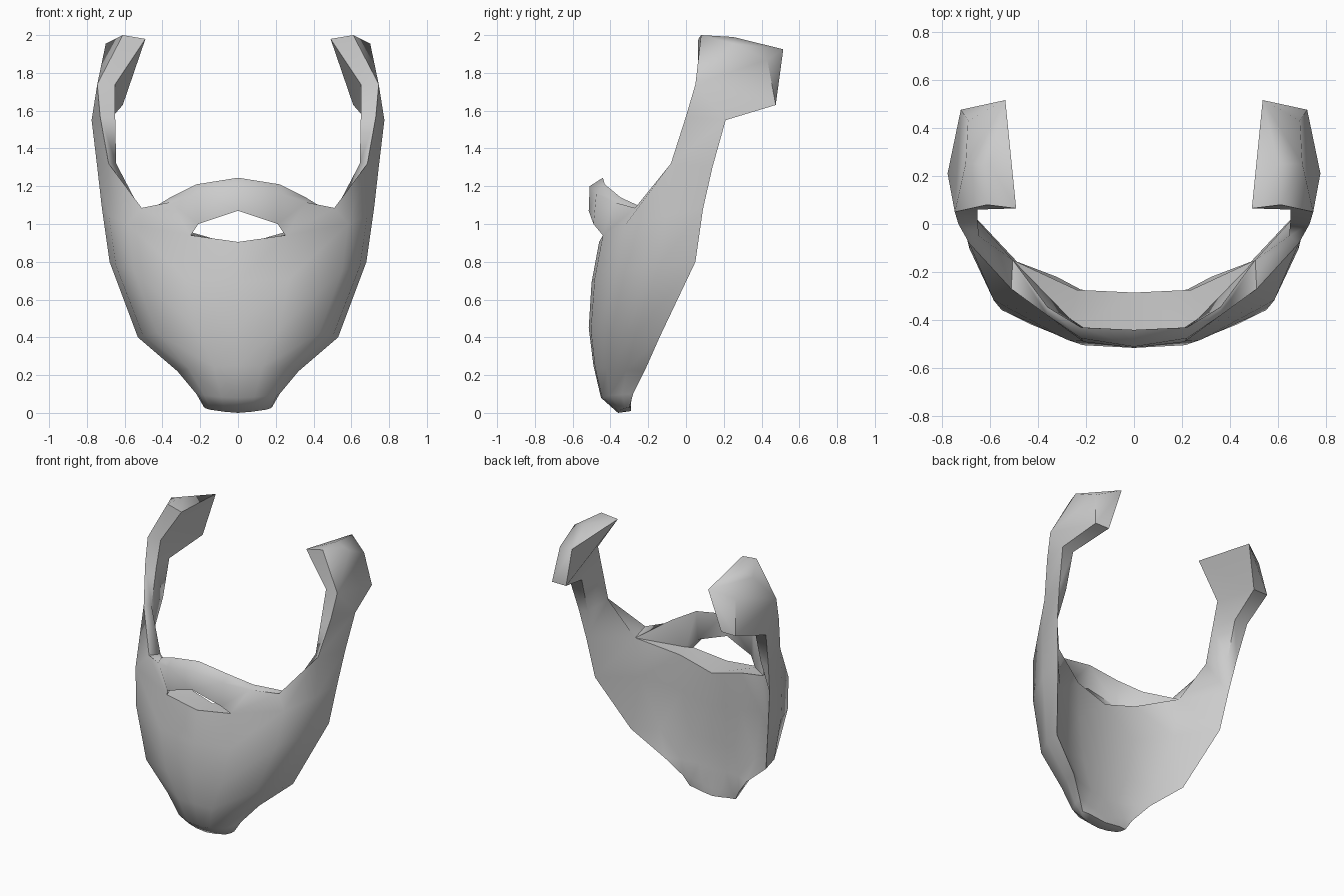
import bpy, bmesh

if "Cube" in bpy.data.objects:
    bpy.data.objects.remove(bpy.data.objects["Cube"])

bm = bmesh.new()


def vert(*co):
    return bm.verts.new(co)


def face(*vs):
    bm.faces.new(vs)


def bridge(a, b, closed=False):
    """Join two equal-length loops with quads."""
    n = len(a)
    for i in range(n if closed else n - 1):
        j = (i + 1) % n
        face(a[i], a[j], b[j], b[i])


def lerp(a, b, t):
    return a + (b - a) * t


# Jaw: each row runs from the centre front, round the jaw edge, to the centre back.
# front y, front z, edge x, edge y, edge z, inner y, inner z
ROWS = [
    (-.36, .00, .18, -.30, .03, -.29, .01),
    (-.45, .08, .22, -.28, .10, -.29, .06),
    (-.49, .25, .32, -.22, .22, -.30, .20),
    (-.515, .45, .53, -.14, .40, -.30, .40),
    (-.50, .69, .68, .05, .80, -.29, .65),
    (-.46, .905, .72, .09, 1.08, -.285, .885),
]
OUTER = [(0, 0, 0), (.40, .03, .2), (.81, .26, .55), (.95, .65, .8), (1, 1, 1)]
INNER = [(.70, .36, .85), (.33, .03, .35), (0, 0, 0)]


def jaw_row(yf, zf, xe, ye, ze, yi, zi):
    out = [vert(xe * u, lerp(yf, ye, v), lerp(zf, ze, t)) for u, v, t in OUTER]
    inn = [vert(xe * u, lerp(yi, ye, v), lerp(zi, ze, t)) for u, v, t in INNER]
    return out + inn


rows = [jaw_row(*r) for r in ROWS]
face(*rows[0])
for low, high in zip(rows, rows[1:]):
    bridge(low, high)
A, B, C, D, E, G, H, I = rows[-1]
B.co = (.25, -.44, .94)                            # mouth corner
M = vert(.27, -.39, .955)
face(A, B, M, H, I)                                # lower lip rim
face(M, G, H)

# Moustache: rings of front low, front top, back top, back low
m0 = [vert(0, -.515, 1.07), vert(0, -.51, 1.2), vert(0, -.44, 1.245), vert(0, -.46, 1.08)]
m1 = [vert(.21, -.49, 1.0), vert(.22, -.475, 1.16), vert(.22, -.43, 1.21), vert(.21, -.43, 1.01)]
m2 = [B, vert(.36, -.38, 1.115), vert(.36, -.345, 1.14), M]
bridge(m0, m1, True)
bridge(m1, m2, True)

# Cheek corner joining moustache, jaw and sideburn
T = vert(.51, -.27, 1.085)
face(B, C, T, m2[1])
face(m2[1], T, G, m2[2])
face(m2[2], G, M)

# Sideburn: rings of outer front, outer back, inner back, inner front
SIDEBURN = [
    [(.685, -.08, 1.32), (.745, .14, 1.30), (.68, .13, 1.30), (.645, -.05, 1.32)],
    [(.73, .00, 1.57), (.775, .21, 1.55), (.68, .20, 1.55), (.65, .01, 1.56)],
    [(.745, .05, 1.74), (.72, .475, 1.63), (.61, .475, 1.63), (.65, .06, 1.74)],
]
rings = [[vert(*p) for p in ring] for ring in SIDEBURN]
s = rings[0]
face(C, D, s[0], T)
face(D, E, s[1], s[0])
face(E, s[2], s[1])
face(E, G, s[3], s[2])
face(G, T, s[0], s[3])
for low, high in zip(rings, rings[1:]):
    bridge(low, high, True)
bmesh.ops.connect_verts(bm, verts=[rings[1][1], rings[2][0]])

# Sideburn top, curling inwards with a ridge on the outside
of, ob, ib, inf = rings[-1]
tip, ridge, ridge_back = vert(.61, .08, 2.0), vert(.70, .25, 1.955), vert(.69, .43, 1.87)
in_back, in_front = vert(.535, .515, 1.925), vert(.49, .065, 1.98)
top = vert(.60, .25, 1.99)
face(of, ob, ridge_back, ridge)
face(of, ridge, tip)
face(ob, ib, in_back, ridge_back)
face(ib, inf, in_front, in_back)
face(inf, of, tip, in_front)
face(tip, ridge, top)
face(ridge, ridge_back, in_back, top)
face(top, in_back, in_front, tip)

# Mirror the half into the full beard
bmesh.ops.recalc_face_normals(bm, faces=bm.faces[:])
mesh = bpy.data.meshes.new("beard")
bm.to_mesh(mesh)
bm.free()
beard = bpy.data.objects.new("beard", mesh)
bpy.context.collection.objects.link(beard)
mirror = beard.modifiers.new("mirror", 'MIRROR')
mirror.merge_threshold = .001

bpy.context.view_layer.objects.active = beard
beard.select_set(True)
bpy.ops.object.modifier_apply(modifier="mirror")
bpy.ops.object.shade_smooth_by_angle(angle=1.05)
